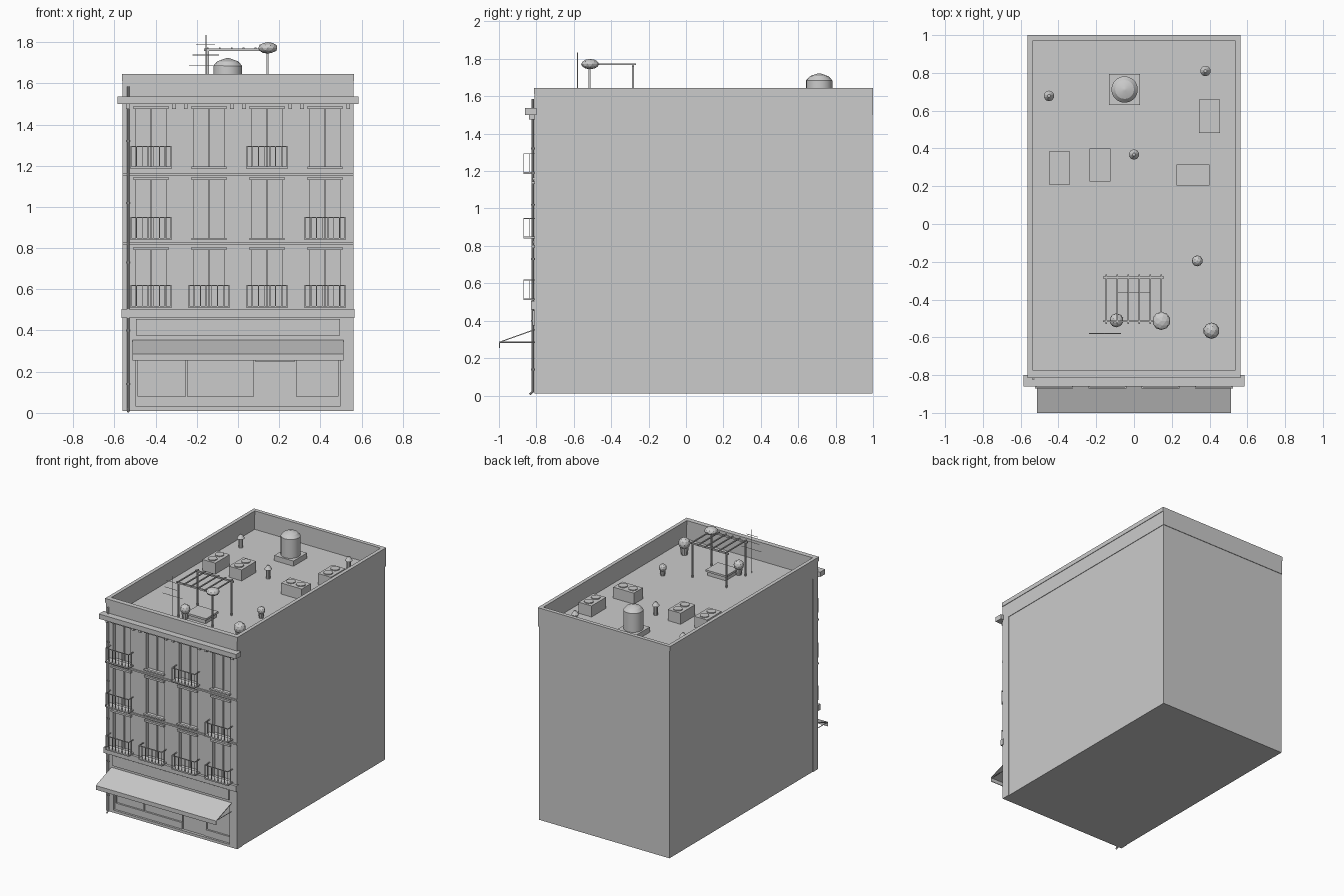
import bpy, bmesh, math
from mathutils import Vector, Matrix

cube = bpy.data.objects.get("Cube")
if cube:
    bpy.data.objects.remove(cube, do_unlink=True)

GREY = bpy.data.materials.new("plain grey")
GREY.use_nodes = True
GREY.diffuse_color = (0.6, 0.6, 0.6, 1)
GREY.node_tree.nodes["Principled BSDF"].inputs["Base Color"].default_value = (0.6, 0.6, 0.6, 1)


class Part:
    """Collects primitives into one named mesh object."""

    def __init__(self, name):
        self.name, self.bm = name, bmesh.new()

    def box(self, x0, x1, y0, y1, z0, z1):
        mid = Vector((x0 + x1, y0 + y1, z0 + z1)) / 2
        size = Matrix.Diagonal((x1 - x0, y1 - y0, z1 - z0, 1))
        bmesh.ops.create_cube(self.bm, size=1, matrix=Matrix.Translation(mid) @ size)

    def rod(self, a, b, r, r2=None, sides=8):
        a, b = Vector(a), Vector(b)
        turn = (b - a).to_track_quat('Z', 'Y').to_matrix().to_4x4()
        bmesh.ops.create_cone(self.bm, cap_ends=True, segments=sides, radius1=r,
                              radius2=r if r2 is None else r2, depth=(b - a).length,
                              matrix=Matrix.Translation((a + b) / 2) @ turn)

    def ball(self, at, r, flat=1, detail=2):
        bmesh.ops.create_icosphere(self.bm, subdivisions=detail, radius=r,
                                   matrix=Matrix.Translation(at) @ Matrix.Diagonal((1, 1, flat, 1)))

    def done(self, smooth=False):
        mesh = bpy.data.meshes.new(self.name)
        self.bm.to_mesh(mesh)
        self.bm.free()
        mesh.materials.append(GREY)
        ob = bpy.data.objects.new(self.name, mesh)
        bpy.context.collection.objects.link(ob)
        if smooth:
            bpy.ops.object.select_all(action='DESELECT')
            ob.select_set(True)
            bpy.context.view_layer.objects.active = ob
            bpy.ops.object.shade_smooth_by_angle(angle=math.radians(40))
        return ob


W, FRONT, BACK, ROOF = 0.56, -0.81, 1.0, 1.5
COLUMNS = [-0.423, -0.141, 0.141, 0.423]
FLOORS = [0.51, 0.84, 1.185]
HEADS = [0.79, 1.13, 1.475]
BALCONIES = [(0, 0), (0, 1), (0, 2), (0, 3), (1, 0), (1, 3), (2, 0), (2, 2)]

# Main block
body = Part("building_body")
body.box(-W + 0.004, W - 0.004, -0.745, BACK - 0.004, 0.01, ROOF)
body.done()

# Front wall with recessed windows and shop opening
wall = Part("front_wall")
wall.box(-W, W, FRONT, -0.745, 0.01, ROOF)
wall = wall.done()
cut = Part("opening_cutter")
for c in COLUMNS:
    for z0, z1 in zip(FLOORS, HEADS):
        cut.box(c - 0.075, c + 0.075, FRONT - 0.1, FRONT + 0.03, z0 + 0.005, z1)
cut.box(-0.495, 0.495, FRONT - 0.1, FRONT + 0.03, 0.03, 0.34)
cut = cut.done()
cut.hide_render = True
mod = wall.modifiers.new("openings", 'BOOLEAN')
mod.object, mod.solver = cut, 'EXACT'
bpy.context.view_layer.objects.active = wall
bpy.ops.object.modifier_apply(modifier=mod.name)
bpy.data.objects.remove(cut, do_unlink=True)

# Window bars, sills and lintels
sash, trim = Part("window_sashes"), Part("sills_and_lintels")
for col, c in enumerate(COLUMNS):
    for row, (z0, z1) in enumerate(zip(FLOORS, HEADS)):
        sash.box(c - 0.005, c + 0.005, FRONT + 0.022, FRONT + 0.03, z0 + 0.005, z1)
        trim.box(c - 0.085, c + 0.085, FRONT - 0.015, FRONT, z1, z1 + 0.015)
        if (row, col) not in BALCONIES:
            trim.box(c - 0.085, c + 0.085, FRONT - 0.02, FRONT, z0, z0 + 0.01)
sash.done()
trim.done()

# Balconies with railings
slabs, rails = Part("balcony_slabs"), Part("balcony_railings")
for row, col in BALCONIES:
    c, z = COLUMNS[col], FLOORS[row]
    top, out, half = z + 0.11, FRONT - 0.06, 0.1
    slabs.box(c - half, c + half, out, FRONT, z, z + 0.01)
    rails.box(c - half, c + half, out, out + 0.006, top - 0.005, top)
    for side in (-1, 1):
        x = c + side * (half - 0.003)
        rails.box(x - 0.003, x + 0.003, out, FRONT, top - 0.005, top)
        rails.box(x - 0.002, x + 0.002, out + 0.03, out + 0.034, z, top)
    for i in range(8):
        x = c - half + 0.003 + i * (2 * half - 0.006) / 7
        rails.box(x - 0.002, x + 0.002, out + 0.001, out + 0.005, z, top)
slabs.done()
rails.done()

# Belt courses, cornice and brackets
belts = Part("belt_courses")
belts.box(-W - 0.005, W + 0.005, FRONT - 0.02, FRONT + 0.01, 0.46, 0.505)
for z in (0.815, 1.153):
    belts.box(-W, W, FRONT - 0.01, FRONT, z, z + 0.012)
belts.done()
cornice = Part("front_cornice")
cornice.box(-0.585, 0.585, FRONT - 0.05, FRONT + 0.01, 1.5, 1.537)
for c in COLUMNS:
    for side in (-1, 1):
        x = c + side * 0.112
        cornice.box(x - 0.009, x + 0.009, FRONT - 0.03, FRONT, 1.475, ROOF)
cornice.done()

# Parapet and coping around the roof
for name, z0, z1, grow in (("parapet", ROOF, 1.612, 0), ("parapet_coping", 1.612, 1.645, 0.004)):
    ring, inner = Part(name), 0.54 - grow
    for s in (-1, 1):
        ring.box(min(s * inner, s * (W + grow)), max(s * inner, s * (W + grow)),
                 -0.78, 0.975, z0, z1)
    ring.box(-W - grow, W + grow, FRONT - grow, -0.78 + grow, z0, z1)
    ring.box(-W - grow, W + grow, 0.975 - grow, BACK, z0, z1)
    ring.done()

# Shop front, sign board and awning
shop = Part("shop_front")
for x in (-0.49, -0.25, 0.08, 0.28, 0.49):
    shop.box(x - 0.005, x + 0.005, FRONT + 0.018, FRONT + 0.03, 0.03, 0.34)
for x0, x1 in ((-0.49, 0.08), (0.28, 0.49)):
    shop.box(x0, x1, FRONT + 0.016, FRONT + 0.03, 0.03, 0.08)
shop.box(0.085, 0.275, FRONT + 0.022, FRONT + 0.03, 0.03, 0.25)
shop.done()
sign = Part("sign_board")
sign.box(-0.495, 0.495, FRONT - 0.012, FRONT, 0.375, 0.455)
sign.done()
awning = Part("awning")
profile = [(FRONT, 0.355), (-1.0, 0.287), (-1.0, 0.255), (-0.995, 0.255),
           (-0.995, 0.283), (FRONT, 0.349)]
ends = [[awning.bm.verts.new((x, y, z)) for y, z in profile] for x in (-0.513, 0.513)]
awning.bm.faces.new(ends[0])
awning.bm.faces.new(ends[1][::-1])
for i in range(len(profile)):
    j = (i + 1) % len(profile)
    awning.bm.faces.new((ends[0][j], ends[0][i], ends[1][i], ends[1][j]))
bmesh.ops.recalc_face_normals(awning.bm, faces=awning.bm.faces)
for x in (-0.508, 0.508):
    awning.rod((x, FRONT, 0.285), (x, -0.997, 0.285), 0.003, sides=6)
awning.done()

# Drainpipe with clamps and a bent shoe
pipe, px, py = Part("drainpipe"), -0.533, FRONT - 0.01
pipe.rod((px, py, 0.015), (px, py, 1.585), 0.006)
pipe.rod((px, py, 0.02), (px, py - 0.016, 0.006), 0.006)
for z in (0.14, 0.4, 0.73, 1.02, 1.32):
    pipe.rod((px, py, z - 0.005), (px, py, z + 0.005), 0.009)
pipe.done(True)

# Water tank on a plinth
base = Part("tank_base")
base.box(-0.132, 0.032, 0.63, 0.795, ROOF, 1.54)
base.done()
tank, tx, ty = Part("water_tank"), -0.05, 0.712
tank.rod((tx, ty, 1.54), (tx, ty, 1.685), 0.07, sides=20)
for z0, z1, r0, r1 in ((1.685, 1.707, 0.07, 0.05), (1.707, 1.722, 0.05, 0.008)):
    tank.rod((tx, ty, z0), (tx, ty, z1), r0, r1, sides=20)
tank.done(True)

# Cooling units with two fans each
units, fans = Part("cooling_units"), Part("cooling_fans")
for x, y, along_x in ((0.4, 0.57, 0), (0.312, 0.26, 1), (-0.18, 0.312, 0), (-0.395, 0.297, 0)):
    hx, hy = (0.088, 0.055) if along_x else (0.055, 0.088)
    units.box(x - hx, x + hx, y - hy, y + hy, ROOF, 1.585)
    for s in (-0.042, 0.042):
        fx, fy = (x + s, y) if along_x else (x, y + s)
        fans.rod((fx, fy, 1.585), (fx, fy, 1.592), 0.033, sides=12)
units.done()
fans.done()

# Roof vents with caps
vents = Part("roof_vents")
for x, y in ((0.378, 0.81), (-0.45, 0.678), (0.0, 0.368)):
    vents.rod((x, y, ROOF), (x, y, 1.575), 0.016, sides=10)
    vents.rod((x, y, 1.57), (x, y, 1.6), 0.028, 0.008, sides=10)
vents.done()

# Potted shrubs
pots, shrubs = Part("plant_pots"), Part("shrubs")
for x, y, r in ((0.335, -0.195, 0.029), (0.41, -0.565, 0.043), (-0.093, -0.51, 0.037)):
    pots.rod((x, y, ROOF), (x, y, ROOF + r * 1.3), r * 0.55, r * 0.75, sides=10)
    shrubs.ball((x, y, ROOF + r * 2), r)
pots.done()
shrubs.done()

# Pergola with a climbing plant and a low table
pergola = Part("pergola")
for y in (-0.515, -0.283):
    for x in (-0.147, 0.143):
        pergola.box(x - 0.005, x + 0.005, y - 0.005, y + 0.005, ROOF, 1.76)
    pergola.box(-0.165, 0.16, y - 0.005, y + 0.005, 1.757, 1.769)
for i in range(6):
    x = -0.147 + i * 0.058
    pergola.box(x - 0.004, x + 0.004, -0.53, -0.268, 1.767, 1.775)
pergola.done()
plant = Part("climbing_plant")
plant.ball((0.145, -0.513, 1.772), 0.048, 0.58)
plant.done()
table = Part("low_table")
table.box(-0.08, 0.075, -0.5, -0.37, ROOF, 1.53)
table.box(-0.09, 0.085, -0.51, -0.36, 1.53, 1.545)
table.done()

# Aerial mast with cross elements
aerial = Part("roof_aerial")
aerial.rod((-0.155, -0.58, ROOF), (-0.155, -0.58, 1.835), 0.003, sides=6)
for z, x0, x1 in ((1.685, -0.238, -0.07), (1.737, -0.22, -0.092), (1.79, -0.203, -0.112)):
    aerial.rod((x0, -0.58, z), (x1, -0.58, z), 0.002, sides=6)
aerial.done()
